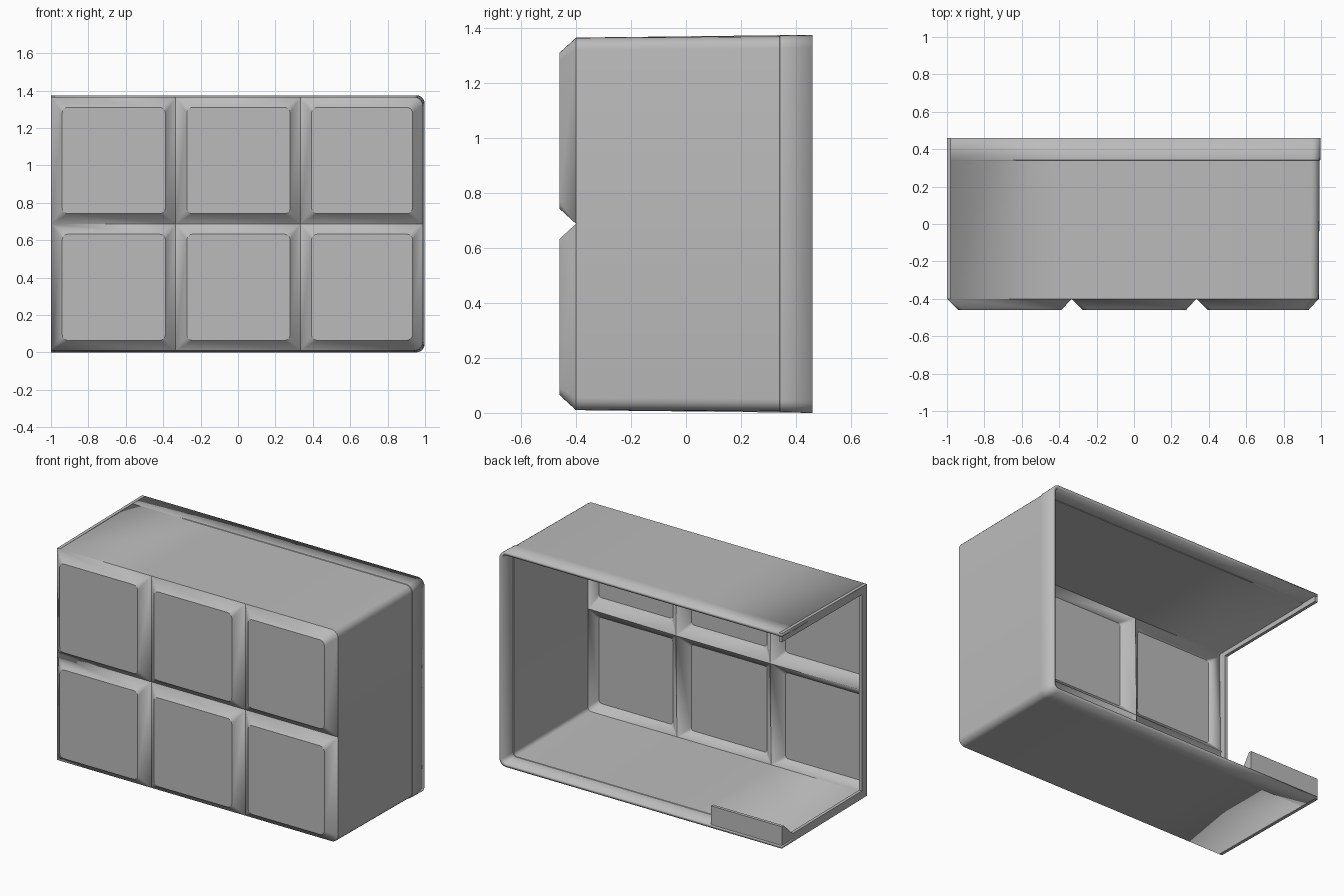
import bpy, bmesh, math
from mathutils import Vector

cube = bpy.data.objects.get("Cube")
if cube:
    bpy.data.objects.remove(cube)

grey = bpy.data.materials.new("plain grey")
grey.use_nodes = True
COLOR = (0.5, 0.5, 0.5, 1)
grey.diffuse_color = COLOR
grey.node_tree.nodes["Principled BSDF"].inputs["Base Color"].default_value = COLOR

MID = 0.6875           # half height
FRONT, GROOVE, STEP, BACK = -0.46, -0.40, 0.34, 0.46
WALL = 0.02
SEGS = 5


def add_object(name, bm):
    mesh = bpy.data.meshes.new(name)
    bm.to_mesh(mesh)
    bm.free()
    mesh.materials.append(grey)
    ob = bpy.data.objects.new(name, mesh)
    bpy.context.collection.objects.link(ob)
    return ob


def rounded_ring(bm, x0, x1, z0, z1, y, radius):
    """Rounded rectangle; radius(sx, sz) gives the radius of each corner."""
    ring = []
    for i, (sx, sz) in enumerate([(1, 1), (-1, 1), (-1, -1), (1, -1)]):
        r = radius(sx, sz)
        cx = (x1 - r) if sx > 0 else (x0 + r)
        cz = (z1 - r) if sz > 0 else (z0 + r)
        for k in range(SEGS + 1):
            a = math.pi / 2 * (i + k / SEGS)
            ring.append(bm.verts.new((cx + r * math.cos(a), y, cz + r * math.sin(a))))
    return ring


def extrude_rim(bm, edges, y, grow):
    """Extend the open rim backwards, with a little draft."""
    geom = bmesh.ops.extrude_edge_only(bm, edges=edges)["geom"]
    for v in [g for g in geom if isinstance(g, bmesh.types.BMVert)]:
        v.co.y = y
        v.co.z = MID + (v.co.z - MID) * (1 + grow / MID)
        if v.co.x > 0.9:
            v.co.x += grow
    return [g for g in geom if isinstance(g, bmesh.types.BMEdge)]


# Shell: six raised pads with bevelled grooves between, open at the back
bm = bmesh.new()
columns = [-1, -1 / 3, 1 / 3, 0.988]
rows = [0.01, MID, 1.365]
for c in range(3):
    for r in range(2):
        x0, x1, z0, z1 = columns[c], columns[c + 1], rows[r], rows[r + 1]

        def cell_radius(sx, sz):
            outer = c == 2 and sx > 0 and sz == (1 if r else -1)
            return 0.045 if outer else 0

        m = 0.055
        pad = rounded_ring(bm, x0 + m + 0.005, x1 - m, z0 + m, z1 - m, FRONT, lambda sx, sz: 0.03)
        cell = rounded_ring(bm, x0, x1, z0, z1, GROOVE, cell_radius)
        bm.faces.new(pad)
        n = len(pad)
        for i in range(n):
            j = (i + 1) % n
            bm.faces.new((pad[i], cell[i], cell[j], pad[j]))
bmesh.ops.remove_doubles(bm, verts=bm.verts, dist=0.0005)
rim = [e for e in bm.edges if e.is_boundary]
rim = extrude_rim(bm, rim, STEP, 0.005)
rim = extrude_rim(bm, rim, STEP + 0.002, 0.003)
extrude_rim(bm, rim, BACK, 0.002)

# Open side: remove the wall there
bm.normal_update()
bmesh.ops.delete(bm, geom=[f for f in bm.faces if all(v.co.x < -0.995 for v in f.verts)],
                 context="FACES")
bmesh.ops.recalc_face_normals(bm, faces=bm.faces)
front_face = max(bm.faces, key=lambda f: len(f.verts))
if front_face.normal.y > 0:
    bmesh.ops.reverse_faces(bm, faces=bm.faces)
shell = add_object("hollow_shell", bm)
bpy.context.view_layer.objects.active = shell
shell.select_set(True)
bpy.ops.object.shade_smooth_by_angle(angle=math.radians(30))
solid = shell.modifiers.new("wall thickness", "SOLIDIFY")
solid.thickness = WALL
solid.offset = -1
solid.use_even_offset = True


def side_plate(name, outline, x, thick):
    """Flat plate from a (y, z) outline, thickened along x."""
    bm = bmesh.new()
    face = bm.faces.new([bm.verts.new((x, y, z)) for y, z in outline])
    out = bmesh.ops.extrude_face_region(bm, geom=[face])["geom"]
    bmesh.ops.translate(bm, vec=Vector((thick, 0, 0)),
                        verts=[g for g in out if isinstance(g, bmesh.types.BMVert)])
    bmesh.ops.recalc_face_normals(bm, faces=bm.faces)
    return add_object(name, bm)


# Narrow frame around the open side, rising to the rear lip
LIP = 0.14
side_plate("open_side_frame", [
    (GROOVE, 0.01), (BACK, 0), (BACK, LIP), (BACK - WALL, LIP), (0.35, 0.055),
    (-0.35, 0.06), (-0.35, 1.315), (BACK, 1.32), (BACK, 1.375), (GROOVE, 1.365)], -1, WALL)

# Low lip at the rear corner and its gusset
side_plate("rear_lip", [(BACK - WALL, 0.005), (BACK, 0.005), (BACK, LIP), (BACK - WALL, LIP)],
           -0.999, 0.5)
side_plate("rear_lip_gusset", [(BACK - WALL, 0.01), (BACK - WALL, LIP), (0.35, 0.01)],
           -0.52, WALL)
